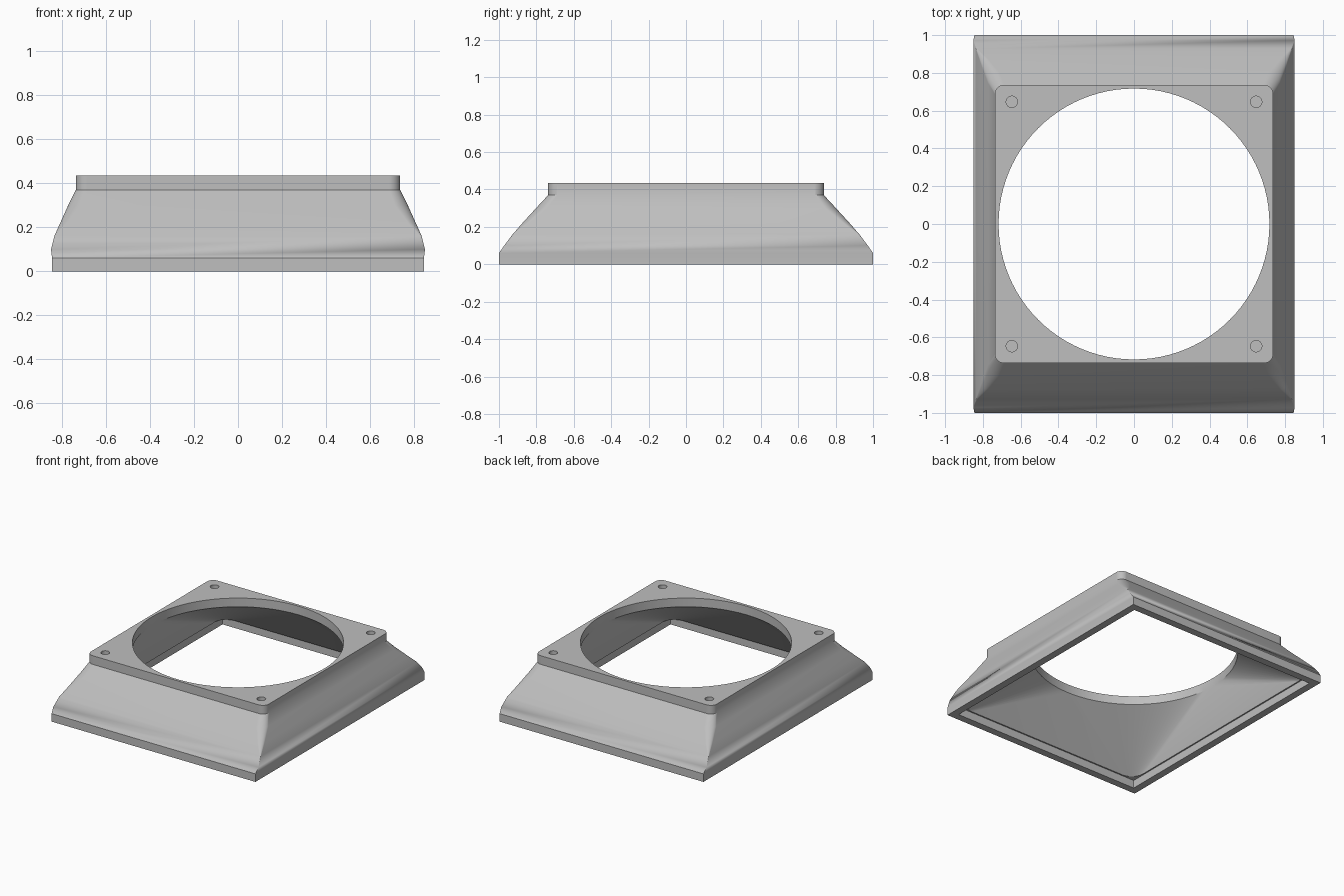
import bpy, bmesh, math

if "Cube" in bpy.data.objects:
    bpy.data.objects.remove(bpy.data.objects["Cube"], do_unlink=True)

ARC = 24          # steps in each corner arc
TOP = 0.435       # top of the flange
NECK = 0.37       # underside of the flange
LIP = 0.06        # height of the straight base band

grey = bpy.data.materials.new("plain grey")
grey.use_nodes = True
colour = (0.52, 0.52, 0.52, 1)
grey.diffuse_color = colour
grey.node_tree.nodes["Principled BSDF"].inputs["Base Color"].default_value = colour

bm = bmesh.new()


def ring(hx, hy, r, z):
    """Rounded rectangle; a radius equal to both half sizes gives a circle."""
    verts = []
    for q, (sx, sy) in enumerate([(1, 1), (-1, 1), (-1, -1), (1, -1)]):
        for i in range(ARC + 1):
            a = math.pi / 2 * (q + i / ARC)
            verts.append(bm.verts.new((sx * (hx - r) + r * math.cos(a),
                                       sy * (hy - r) + r * math.sin(a), z)))
    return verts


def bridge(a, b):
    n = len(a)
    for i in range(n):
        j = (i + 1) % n
        bm.faces.new((a[i], a[j], b[j], b[i]))


# Outer skin: base band, bulging hood, flange edge
outer = [ring(*p) for p in [
    (0.845, 1.0, 0, 0), (0.845, 1.0, 0, LIP), (0.85, 0.972, 0, 0.10),
    (0.835, 0.927, 0.005, 0.16), (0.808, 0.875, 0.035, 0.22),
    (0.772, 0.802, 0.06, 0.30), (0.737, 0.737, 0.05, NECK),
    (0.737, 0.737, 0.05, TOP)]]

# Inner skin: base recess, ledge, funnel to the round opening
inner = [ring(*p) for p in [
    (0.79, 0.945, 0, 0), (0.79, 0.945, 0, LIP), (0.78, 0.935, 0.1, LIP),
    (0.717, 0.717, 0.717, NECK), (0.717, 0.717, 0.717, TOP)]]

for skin in (outer, inner):
    for a, b in zip(skin, skin[1:]):
        bridge(a, b)
bridge(outer[0], inner[0])

# Blind screw holes in the flange corners
for sx in (-1, 1):
    for sy in (-1, 1):
        loops = []
        for z in (TOP, NECK + 0.005):
            loops.append([bm.verts.new((sx * 0.647 + 0.03 * math.cos(t * math.pi / 12),
                                        sy * 0.647 + 0.03 * math.sin(t * math.pi / 12), z))
                          for t in range(24)])
        bridge(*loops)
        bm.faces.new(loops[1])

# Merge the sharp corners, then fill the flange top around its openings
bmesh.ops.remove_doubles(bm, verts=bm.verts, dist=0.0001)
rim = [e for e in bm.edges if e.is_boundary and all(v.co.z > TOP - 0.001 for v in e.verts)]
bmesh.ops.triangle_fill(bm, edges=rim, use_beauty=True, normal=(0, 0, 1))
bmesh.ops.recalc_face_normals(bm, faces=bm.faces)

mesh = bpy.data.meshes.new("duct_adapter")
bm.to_mesh(mesh)
bm.free()
mesh.materials.append(grey)
adapter = bpy.data.objects.new("duct_adapter", mesh)
bpy.context.collection.objects.link(adapter)

bpy.ops.object.select_all(action="DESELECT")
adapter.select_set(True)
bpy.context.view_layer.objects.active = adapter
bpy.ops.object.shade_smooth_by_angle(angle=math.radians(28))
